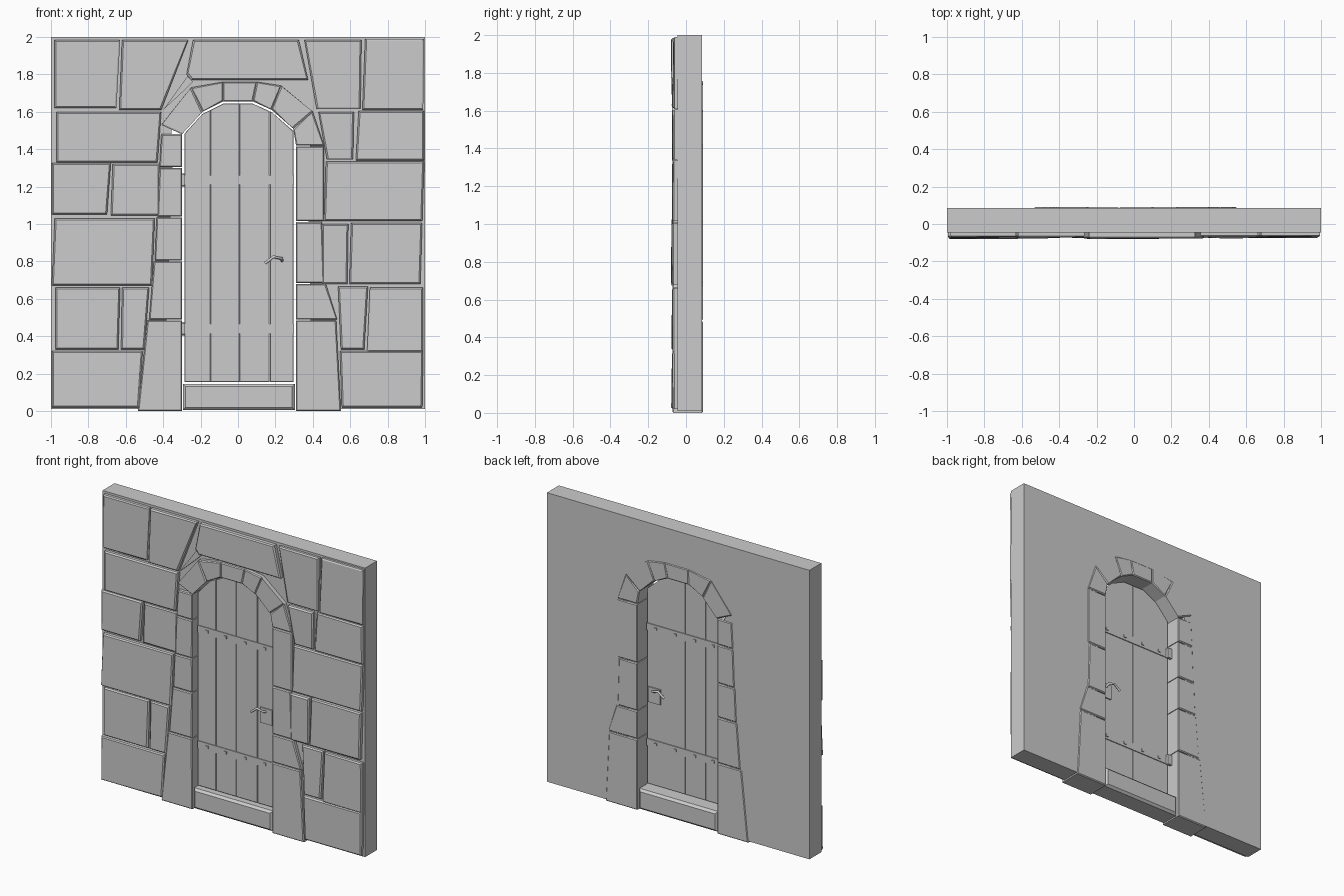
import bpy, bmesh, random
from mathutils import Vector

random.seed(4)
old = bpy.data.objects.get("Cube")
if old:
    bpy.data.objects.remove(old)

stone = bpy.data.materials.new("plain grey")
grey = (0.6, 0.6, 0.6, 1)
stone.diffuse_color = grey
stone.use_nodes = True
stone.node_tree.nodes["Principled BSDF"].inputs["Base Color"].default_value = grey


def add_object(name, bm):
    bmesh.ops.recalc_face_normals(bm, faces=bm.faces)
    mesh = bpy.data.meshes.new(name)
    bm.to_mesh(mesh)
    bm.free()
    mesh.materials.append(stone)
    obj = bpy.data.objects.new(name, mesh)
    bpy.context.collection.objects.link(obj)
    return obj


def slab(name, outline, front, back, chamfer=0, rough=0, both=False):
    """Extrude an x-z outline along y, with optional chamfered faces."""
    bm = bmesh.new()
    centre = sum((Vector(p) for p in outline), Vector((0, 0))) / len(outline)

    def ring(y, inset, jitter=0):
        verts = []
        for p in outline:
            d = centre - Vector(p)
            q = Vector(p) + Vector((inset if d.x > 0 else -inset,
                                    inset if d.y > 0 else -inset))
            verts.append(bm.verts.new((q.x, y + random.uniform(-jitter, jitter), q.y)))
        return verts

    rings = [ring(front, chamfer, rough)]
    if chamfer:
        rings.append(ring(front + chamfer, 0))
    if both:
        rings.append(ring(back - chamfer, 0))
    rings.append(ring(back, chamfer if both else 0))
    bm.faces.new(rings[0])
    bm.faces.new(rings[-1])
    n = len(outline)
    for a, b in zip(rings, rings[1:]):
        for i in range(n):
            bm.faces.new((a[i], a[(i + 1) % n], b[(i + 1) % n], b[i]))
    return add_object(name, bm)


def box(name, x0, x1, z0, z1, front, back, chamfer=0):
    return slab(name, [(x0, z0), (x1, z0), (x1, z1), (x0, z1)], front, back, chamfer)


def trapezoid(a, b, c, d, z0, z1):
    """Bottom edge a to b, top edge c to d."""
    return [(a, z0), (b, z0), (d, z1), (c, z1)]


# Arch joints: inner and outer ends
inner = [(-.3, 1.48), (-.19, 1.6), (-.08, 1.655), (.08, 1.655),
         (.18, 1.61), (.295, 1.51), (.31, 1.42)]
outer = [(-.41, 1.53), (-.25, 1.73), (-.08, 1.76), (.1, 1.76),
         (.23, 1.74), (.4, 1.6), (.46, 1.42)]

# Wall panel with a doorway notch hidden inside the frame stones
middle = [tuple((Vector(a) + Vector(b)) / 2) for a, b in zip(inner, outer)]
slab("wall", [(-1, .01), (-1, 2), (1, 2), (1, .01), (.4, .01), (.37, 1.3)]
     + middle[::-1] + [(-.35, 1.3), (-.4, .01)], -.045, .085)

# Facing stones: bottom left/right x, top left/right x, bottom and top z
left_stones = [
    (-.98, -.65, -.98, -.63, 1.62, 1.985), (-.635, -.41, -.62, -.265, 1.61, 1.985),
    (-.97, -.43, -.97, -.41, 1.33, 1.6), (-.995, -.7, -.995, -.68, 1.05, 1.325),
    (-.68, -.42, -.67, -.42, 1.045, 1.32), (-.995, -.46, -.98, -.445, .67, 1.03),
    (-.975, -.64, -.975, -.63, .33, .66), (-.625, -.5, -.62, -.475, .33, .66),
    (-.995, -.53, -.995, -.51, .02, .32)]
right_stones = [
    (.42, .655, .355, .66, 1.615, 1.985), (.665, .99, .68, .995, 1.61, 1.99),
    (.475, .615, .43, .62, 1.345, 1.6), (.63, .995, .645, .995, 1.34, 1.605),
    (.46, .985, .47, .995, 1.015, 1.335), (.45, .585, .45, .59, .68, 1),
    (.595, .975, .605, .985, .68, 1.005), (.55, .675, .535, .695, .33, .665),
    (.69, .99, .705, .99, .315, .66), (.555, .985, .545, .99, .02, .32)]
for stones, side in ((left_stones, "right"), (right_stones, "left")):
    for i, s in enumerate(stones):
        slab(f"{side}_wall_stone_{i + 1}", trapezoid(*s),
             random.uniform(-.076, -.068), -.04, .008, .004)
slab("top_stone", [(-.25, 1.77), (.375, 1.77), (.325, 1.985), (-.24, 1.985), (-.275, 1.8)],
     -.078, -.04, .008, .002)
slab("corner_stone", [(-.4, 1.61), (-.27, 1.73), (-.24, 1.76), (-.27, 1.79)], -.066, -.04)

# Frame stones run right through the wall
jambs = [(-.535, -.3, -.485, -.3, 0, .485), (-.475, -.3, -.45, -.3, .49, .8),
         (-.445, -.3, -.435, -.3, .805, 1.035), (-.43, -.3, -.42, -.3, 1.04, 1.3),
         (-.42, -.3, -.41, -.3, 1.305, 1.48),
         (.31, .55, .31, .525, 0, .485), (.31, .53, .31, .47, .49, .68),
         (.31, .46, .31, .45, .685, 1.01), (.31, .46, .31, .46, 1.015, 1.415)]
for i, s in enumerate(jambs):
    slab(f"jamb_stone_{i + 1}", trapezoid(*s), -.072, .09, .006, .001, True)
for i in range(len(inner) - 1):
    slab(f"arch_stone_{i + 1}", [inner[i], inner[i + 1], outer[i + 1], outer[i]],
         -.074, .09, .006, .001, True)
slab("sill", trapezoid(-.295, .305, -.295, .305, .005, .145), -.068, .085, .015, 0, True)

# Door planks, cut to the arch with thin seams between them
def arch_height(x):
    for (xa, za), (xb, zb) in zip(inner, inner[1:]):
        if xa <= x <= xb:
            return za + (zb - za) * (x - xa) / (xb - xa) - .012
    return inner[0][1]

seams = [-.287, -.147, .008, .17, .298]
for i, (a, b) in enumerate(zip(seams, seams[1:])):
    a, b = a + .001, b - .001
    top = [x for x, z in inner if a < x < b]
    xs = [a] + top + [b]
    slab(f"door_plank_{i + 1}", [(a, .155), (b, .155)]
         + [(x, arch_height(x)) for x in reversed(xs)], -.03, -.004, .002)

# Iron straps with studs on both faces, and hinge knuckles behind
for level, z in (("lower", .44), ("upper", 1.235)):
    for side, y0, y1 in (("front", -.035, -.028), ("back", -.006, .002)):
        box(f"{level}_{side}_strap", -.285, .3, z - .025, z + .025, y0, y1)
        for k, x in enumerate((-.21, -.07, .08, .23)):
            stud_y = y0 - .006 if side == "front" else y1 - .001
            box(f"{level}_{side}_stud_{k + 1}", x - .009, x + .009, z - .009, z + .009,
                stud_y, stud_y + .007)
    box(f"{level}_hinge", -.305, -.265, z - .035, z + .035, 0, .025, .006)


# Handles: plate, spindle and bent lever on both faces
def lever(name, path, radius):
    curve = bpy.data.curves.new(name, "CURVE")
    curve.dimensions = "3D"
    curve.bevel_depth = radius
    curve.bevel_resolution = 1
    curve.use_fill_caps = True
    spline = curve.splines.new("POLY")
    spline.points.add(len(path) - 1)
    for point, co in zip(spline.points, path):
        point.co = (*co, 1)
    curve.materials.append(stone)
    bpy.context.collection.objects.link(bpy.data.objects.new(name, curve))


for side, face, out in (("front", -.03, -1), ("back", -.004, 1)):
    y = sorted((face, face + out * .008))
    box(f"{side}_lock_plate", .195, .285, .72, .825, *y)
    grip = face + out * .035
    lever(f"{side}_handle", [(.235, face, .8), (.235, grip, .815),
                             (.19, grip, .825), (.145, grip, .79)], .008)
